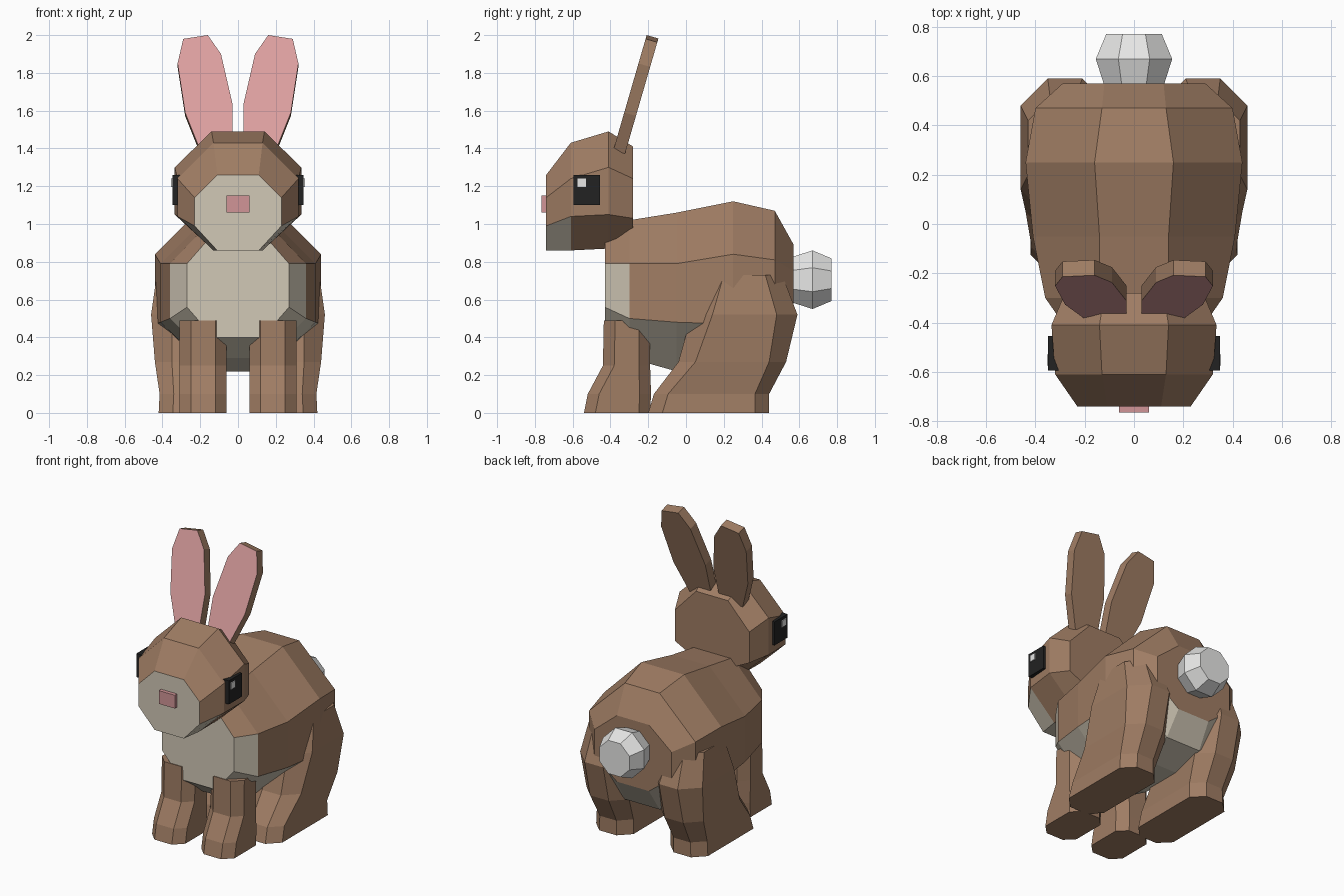
import bpy, bmesh
from mathutils import Vector

if "Cube" in bpy.data.objects:
    bpy.data.objects.remove(bpy.data.objects["Cube"])


def material(name, rgb):
    m = bpy.data.materials.new(name)
    m.diffuse_color = (*rgb, 1)
    m.use_nodes = True
    m.node_tree.nodes["Principled BSDF"].inputs["Base Color"].default_value = m.diffuse_color
    return m


BROWN = material("brown fur", (0.35, 0.205, 0.127))
CREAM = material("cream fur", (0.64, 0.58, 0.47))
PINK = material("ear pink", (0.74, 0.36, 0.36))
ROSE = material("nose pink", (0.64, 0.30, 0.31))
BLACK = material("eye black", (0.016, 0.016, 0.016))
WHITE = material("white", (0.80, 0.80, 0.79))


def finish(name, bm, mats):
    bmesh.ops.recalc_face_normals(bm, faces=bm.faces)
    me = bpy.data.meshes.new(name)
    bm.to_mesh(me)
    bm.free()
    for m in mats:
        me.materials.append(m)
    ob = bpy.data.objects.new(name, me)
    bpy.context.collection.objects.link(ob)
    return ob


def octagon(a0, a1, inset, b0, b_lo, b_hi, b1):
    """Chamfered box section: a across, b the other way."""
    return [(a0 + inset, b0), (a1 - inset, b0), (a1, b_lo), (a1, b_hi),
            (a1 - inset, b1), (a0 + inset, b1), (a0, b_hi), (a0, b_lo)]


def loft(name, sections, place, mats, rule=lambda seg, side: 0, cap0=0):
    """Skin octagons; side 0 is the low-b face, sides run round from there."""
    bm = bmesh.new()
    rings = [[bm.verts.new(place(a, b, t)) for a, b in pts] for t, pts in sections]
    for s, (r, q) in enumerate(zip(rings, rings[1:])):
        for k in range(8):
            j = (k + 1) % 8
            bm.faces.new((r[k], r[j], q[j], q[k])).material_index = rule(s, k)
    bm.faces.new(rings[0]).material_index = cap0
    bm.faces.new(rings[-1])
    return finish(name, bm, mats)


def along_y(a, b, t):
    return (a, t, b)


def box(name, lo, hi, mat):
    bm = bmesh.new()
    bmesh.ops.create_cube(bm, size=1)
    for v in bm.verts:
        v.co = [h if c > 0 else l for c, l, h in zip(v.co, lo, hi)]
    return finish(name, bm, [mat])


def across(name, s):
    return ("right_" if s > 0 else "left_") + name


# Body: y, half width, top half width, bottom, lower seam, upper seam, top
body = [(-0.43, 0.27, 0.13, 0.40, 0.56, 0.79, 0.95),
        (-0.30, 0.36, 0.14, 0.29, 0.50, 0.79, 1.02),
        (-0.05, 0.41, 0.14, 0.22, 0.48, 0.79, 1.06),
        (0.25, 0.44, 0.16, 0.22, 0.47, 0.84, 1.12),
        (0.47, 0.40, 0.13, 0.28, 0.50, 0.81, 1.07),
        (0.57, 0.29, 0.12, 0.44, 0.57, 0.75, 0.89)]
loft("body", [(y, octagon(-w, w, w - t, *z)) for y, w, t, *z in body], along_y,
     [BROWN, CREAM], cap0=1,
     rule=lambda s, k: int(k in (0, 1, 7) or (s == 0 and k in (2, 6))))

# Head with cream muzzle
head = [(-0.74, 0.23, 0.11, 0.86, 0.99, 1.14, 1.26),
        (-0.61, 0.32, 0.13, 0.86, 1.04, 1.24, 1.43),
        (-0.41, 0.335, 0.14, 0.87, 1.05, 1.30, 1.49),
        (-0.28, 0.28, 0.12, 0.95, 1.03, 1.24, 1.41)]
loft("head", [(y, octagon(-w, w, w - t, *z)) for y, w, t, *z in head], along_y,
     [BROWN, CREAM], cap0=1, rule=lambda s, k: int(s == 0 and k in (0, 1, 7)))

# Tail
tail = [(0.56, 0.12), (0.67, 0.155), (0.77, 0.113)]
loft("tail", [(y, octagon(-r, r, r * 0.59, 0.705 - r, 0.705 - r * 0.41,
                          0.705 + r * 0.41, 0.705 + r)) for y, r in tail],
     along_y, [WHITE])

# Legs: z, inner x, outer x, chamfer, front y, back y
front_leg = [(0, 0.06, 0.31, 0.06, -0.54, -0.19),
             (0.10, 0.06, 0.31, 0.06, -0.52, -0.185),
             (0.25, 0.06, 0.31, 0.06, -0.44, -0.19),
             (0.49, 0.06, 0.31, 0.06, -0.435, -0.19)]
hind_leg = [(0, 0.14, 0.42, 0.075, -0.20, 0.44),
            (0.10, 0.14, 0.415, 0.075, -0.17, 0.44),
            (0.27, 0.12, 0.44, 0.09, -0.04, 0.53),
            (0.52, 0.10, 0.46, 0.11, 0.03, 0.59),
            (0.73, 0.15, 0.43, 0.09, 0.11, 0.51)]

# Ear outline (x, z) on the tilted front plane
ear = [(0.03, 1.39), (0.03, 1.64), (0.09, 1.90), (0.16, 2.0),
       (0.29, 1.98), (0.32, 1.85), (0.28, 1.59), (0.20, 1.39)]

for s in (1, -1):
    for name, rows in (("front_leg", front_leg), ("hind_leg", hind_leg)):
        loft(across(name, s),
             [(z, octagon(x0, x1, c, y0, y0 + c, y1 - c, y1))
              for z, x0, x1, c, y0, y1 in rows],
             lambda a, b, t: (s * a, b, t), [BROWN])

    # Ear slab, pink on the front
    bm = bmesh.new()
    front = [bm.verts.new((s * x, -0.385 + (z - 1.39) * 0.29, z)) for x, z in ear]
    back = [bm.verts.new(v.co + Vector((0, 0.062, -0.018))) for v in front]
    bm.faces.new(front).material_index = 1
    bm.faces.new(back)
    for i in range(8):
        j = (i + 1) % 8
        bm.faces.new((front[i], front[j], back[j], back[i]))
    finish(across("ear", s), bm, [BROWN, PINK])

    # Eye and its highlight
    xs = sorted((s * 0.30, s * 0.348))
    box(across("eye", s), (xs[0], -0.595, 1.10), (xs[1], -0.455, 1.26), BLACK)
    xs = sorted((s * 0.345, s * 0.354))
    box(across("eye_highlight", s), (xs[0], -0.575, 1.195), (xs[1], -0.53, 1.24), WHITE)

# Nose
box("nose", (-0.06, -0.765, 1.06), (0.06, -0.73, 1.15), ROSE)
